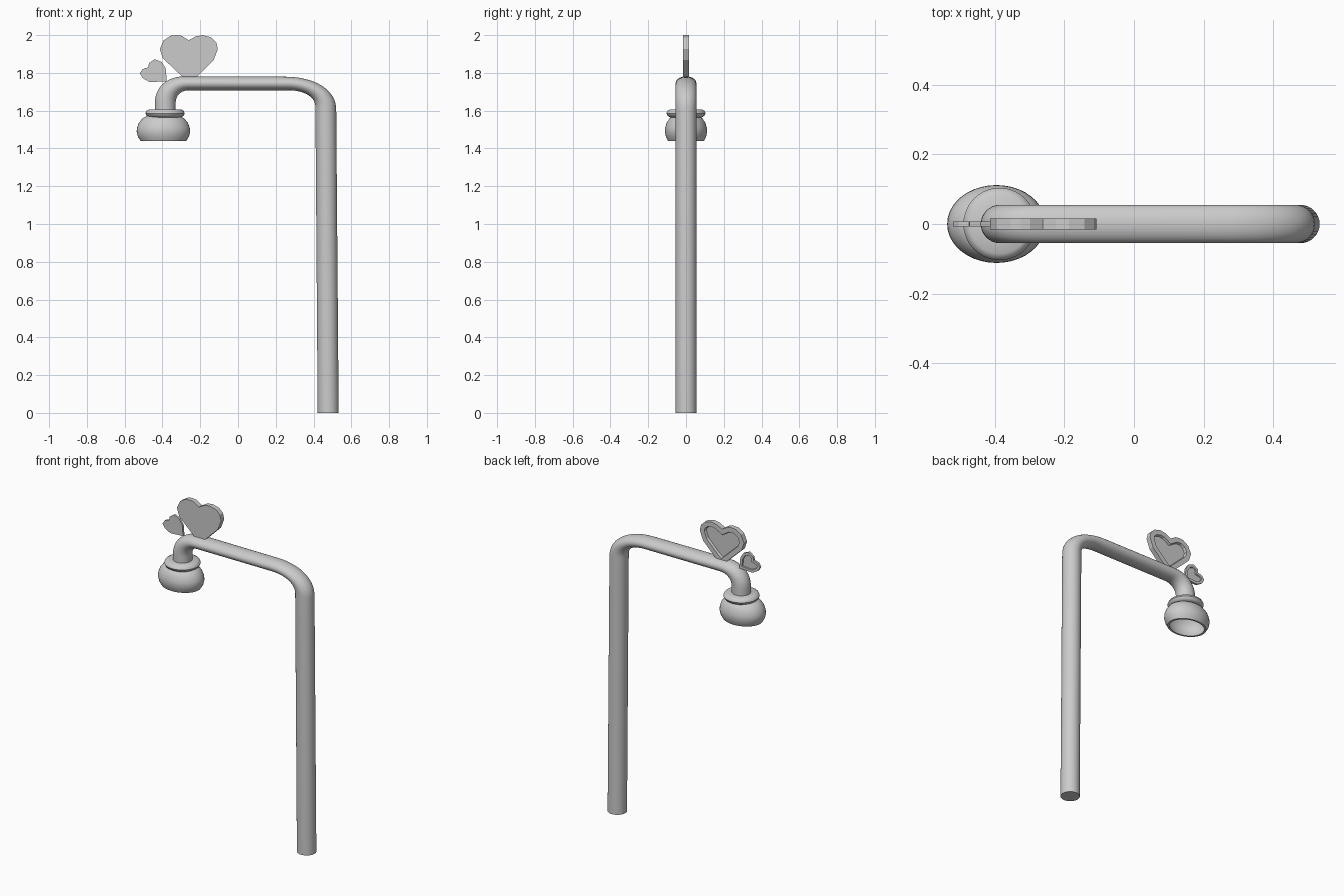
import bpy, bmesh, math
from mathutils import Vector

if "Cube" in bpy.data.objects:
    bpy.data.objects.remove(bpy.data.objects["Cube"])


def finish(name, bm, angle=None):
    bmesh.ops.recalc_face_normals(bm, faces=bm.faces)
    me = bpy.data.meshes.new(name)
    bm.to_mesh(me)
    bm.free()
    ob = bpy.data.objects.new(name, me)
    bpy.context.collection.objects.link(ob)
    if angle:
        bpy.ops.object.select_all(action='DESELECT')
        ob.select_set(True)
        bpy.context.view_layer.objects.active = ob
        bpy.ops.object.shade_smooth_by_angle(angle=math.radians(angle))
    return ob


def skin(bm, rings):
    for a, b in zip(rings, rings[1:]):
        n = len(a)
        for i in range(n):
            j = (i + 1) % n
            bm.faces.new((a[i], a[j], b[j], b[i]))


def lathe(name, profile, cx, sy, n=40, angle=40):
    """Revolve (radius, z) points; sy squashes the section along y."""
    bm = bmesh.new()
    rings = []
    for r, z in profile:
        rings.append([bm.verts.new((cx + r * math.cos(t), sy * r * math.sin(t), z))
                      for t in (math.tau * i / n for i in range(n))])
    skin(bm, rings)
    bm.faces.new(rings[0])
    bm.faces.new(rings[-1])
    return finish(name, bm, angle)


def bend(start, corner, end, n=12, k=0.6):
    """Rounded corner as a cubic curve."""
    p0, c, p3 = (Vector(p) for p in (start, corner, end))
    p1, p2 = p0.lerp(c, k), p3.lerp(c, k)
    return [p0 * (1 - t) ** 3 + p1 * 3 * t * (1 - t) ** 2
            + p2 * 3 * t * t * (1 - t) + p3 * t ** 3
            for t in (i / n for i in range(n + 1))]


# Bent pole: paired outer and inner outlines give oval sections
outer = ([Vector((-.44, 1.59))]
         + bend((-.44, 1.64), (-.44, 1.782), (-.28, 1.782))
         + bend((.24, 1.78), (.515, 1.782), (.52, 1.61)) + [Vector((.533, 0))])
inner = ([Vector((-.33, 1.59))]
         + bend((-.33, 1.64), (-.33, 1.708), (-.26, 1.708))
         + bend((.27, 1.708), (.41, 1.706), (.41, 1.62)) + [Vector((.422, 0))])
bm = bmesh.new()
rings = []
for o, i in zip(outer, inner):
    c, h = (o + i) / 2, (o - i) / 2
    ring = []
    for k in range(32):
        t = math.tau * k / 32
        p = c + h * math.cos(t)
        ring.append(bm.verts.new((p.x, .055 * math.sin(t), p.y)))
    rings.append(ring)
skin(bm, rings)
bm.faces.new(rings[0])
bm.faces.new(rings[-1])
finish("bent_pole", bm, 40)

# Collar and hollow lamp shade
lathe("lamp_collar", [(.03, 1.565), (.085, 1.565), (.098, 1.573), (.104, 1.586),
                      (.098, 1.599), (.085, 1.607), (.03, 1.607)], -.386, 1.0)
lathe("lamp_shade", [(.03, 1.575), (.088, 1.572), (.112, 1.558), (.130, 1.535),
                     (.140, 1.508), (.1415, 1.488), (.135, 1.462), (.121, 1.440),
                     (.108, 1.440), (.121, 1.465), (.127, 1.490), (.118, 1.525),
                     (.095, 1.550), (.03, 1.560)], -.395, .79)


def heart(name, outline, half, rim, depth):
    """Heart plate, flat in front, with a recessed panel on the back."""
    bm = bmesh.new()
    front = [bm.verts.new((x, -half, z)) for x, z in outline]
    back = [bm.verts.new((x, half, z)) for x, z in outline]
    skin(bm, [front, back])
    bm.faces.new(front)
    panel = bm.faces.new(back)
    bmesh.ops.recalc_face_normals(bm, faces=bm.faces)
    for width in (rim, rim * .12):
        bmesh.ops.inset_region(bm, faces=[panel], thickness=width, use_even_offset=True)
    bmesh.ops.translate(bm, verts=panel.verts, vec=(0, -depth, 0))
    finish(name, bm)


# Hearts on top of the arm
heart("large_heart", [(-.261, 1.973), (-.298, 1.996), (-.325, 2.0), (-.355, 1.997),
                      (-.393, 1.973), (-.414, 1.926), (-.398, 1.878), (-.303, 1.788),
                      (-.261, 1.748), (-.213, 1.784), (-.129, 1.867), (-.107, 1.926),
                      (-.115, 1.962), (-.142, 1.988), (-.187, 2.0), (-.224, 1.993)],
      .0155, .03, .016)
heart("small_heart", [(-.474, 1.829), (-.472, 1.851), (-.441, 1.873), (-.404, 1.857),
                      (-.383, 1.825), (-.377, 1.756), (-.467, 1.751), (-.504, 1.772),
                      (-.52, 1.798), (-.504, 1.82), (-.488, 1.826)],
      .007, .016, .007)
